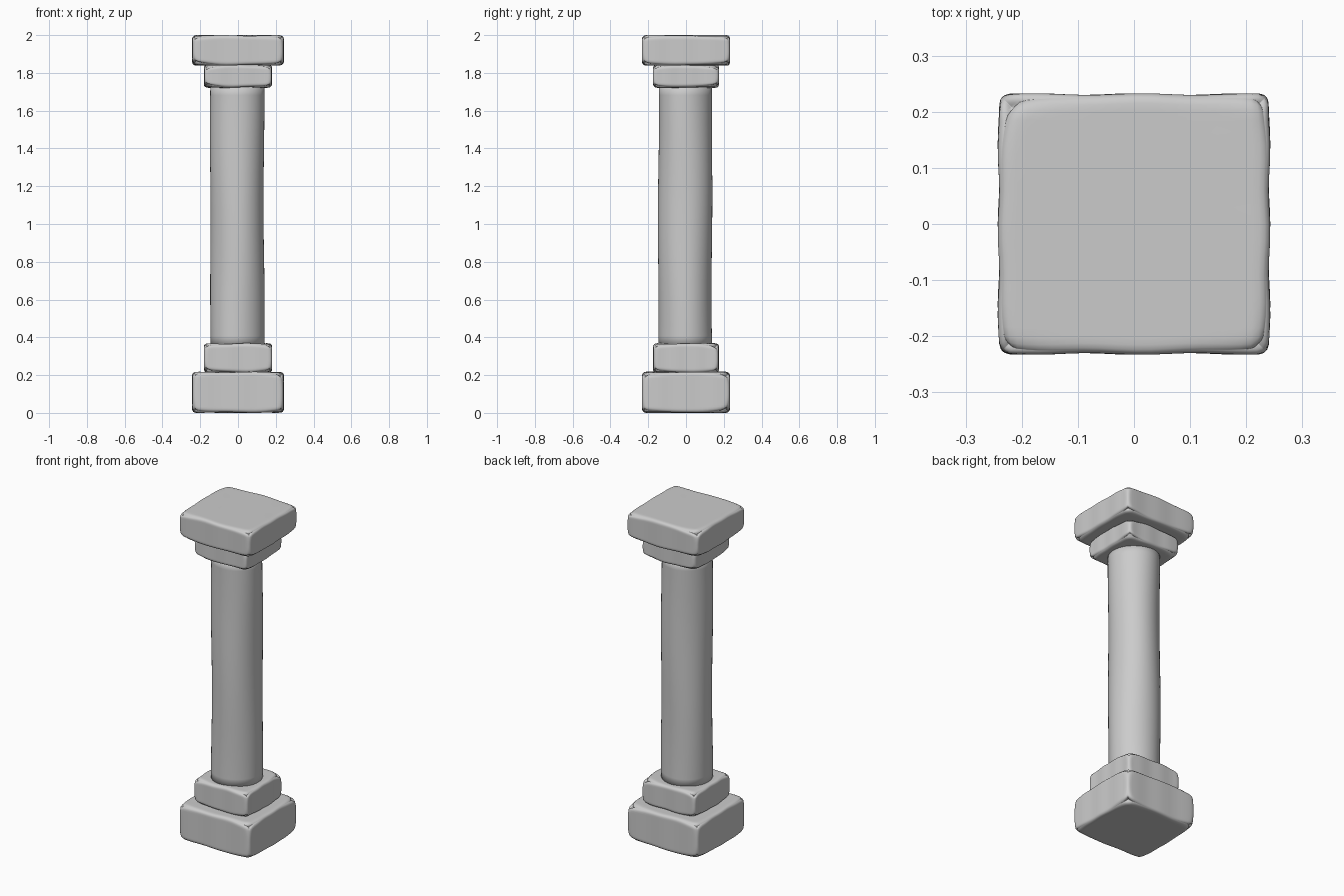
import bpy, bmesh, math, random
from mathutils import Vector

if "Cube" in bpy.data.objects:
    bpy.data.objects.remove(bpy.data.objects["Cube"])

random.seed(4)


def finish(bm, name, loc):
    bmesh.ops.recalc_face_normals(bm, faces=bm.faces)
    for f in bm.faces:
        f.smooth = True
    me = bpy.data.meshes.new(name)
    bm.to_mesh(me)
    bm.free()
    ob = bpy.data.objects.new(name, me)
    ob.location = loc
    bpy.context.collection.objects.link(ob)
    return ob


def worn_slab(name, hx, hy, z0, z1):
    """Stone block: tight edges, more heavily worn corners, each a bit different."""
    h = Vector((hx, hy, (z1 - z0) / 2))
    wear = {(a, b, c): random.uniform(0.02, 0.06)
            for a in (0, 1) for b in (0, 1) for c in (0, 1)}
    bm = bmesh.new()
    bmesh.ops.create_cube(bm, size=2)
    bmesh.ops.subdivide_edges(bm, edges=bm.edges[:], cuts=23, use_grid_fill=True)
    for v in bm.verts:
        # crowd the grid towards the edges
        n = Vector([math.sin(c * math.pi / 2) for c in v.co])
        corner = wear[tuple(int(c > 0) for c in n)]
        r = 0.018 + corner * abs(n.x * n.y * n.z) ** 3
        r = min(r, 0.7 * h.z)
        p = Vector([n[i] * h[i] for i in range(3)])
        inner = Vector([max(-(h[i] - r), min(h[i] - r, p[i])) for i in range(3)])
        d = p - inner
        if d.length > 1e-6:
            p = inner + d.normalized() * r
        # gentle hollows in the side and top faces
        p.x -= 0.003 * n.x * math.sin(5 * n.y + z0 * 7) ** 2
        p.y -= 0.003 * n.y * math.sin(4 * n.x + z0 * 5) ** 2
        p.z -= 0.004 * n.z * math.sin(2.5 * n.x + n.y + z0) ** 2
        v.co = p
    return finish(bm, name, (0, 0, (z0 + z1) / 2))


# Square blocks of the base and the capital
worn_slab("base_plinth", 0.243, 0.233, 0.0, 0.218)
worn_slab("base_step", 0.181, 0.175, 0.212, 0.369)
worn_slab("capital_step", 0.181, 0.175, 1.721, 1.845)
worn_slab("capital_slab", 0.243, 0.233, 1.838, 2.0)

# Round shaft with a slightly uneven outline
bm = bmesh.new()
sides, levels, z0, z1 = 48, 24, 0.35, 1.74
rings = []
for j in range(levels + 1):
    t = j / levels
    ring = []
    for i in range(sides):
        a = 2 * math.pi * i / sides
        r = 0.142 + 0.002 * math.sin(9 * t + 2 * a) + 0.0015 * math.cos(3 * a - 5 * t)
        ring.append(bm.verts.new((r * math.cos(a) - 0.004, r * math.sin(a) - 0.004,
                                  z0 + (z1 - z0) * t)))
    rings.append(ring)
for lo, hi in zip(rings, rings[1:]):
    for i in range(sides):
        k = (i + 1) % sides
        bm.faces.new((lo[i], lo[k], hi[k], hi[i]))
bm.faces.new(rings[0][::-1])
bm.faces.new(rings[-1])
finish(bm, "column_shaft", (0, 0, 0))
